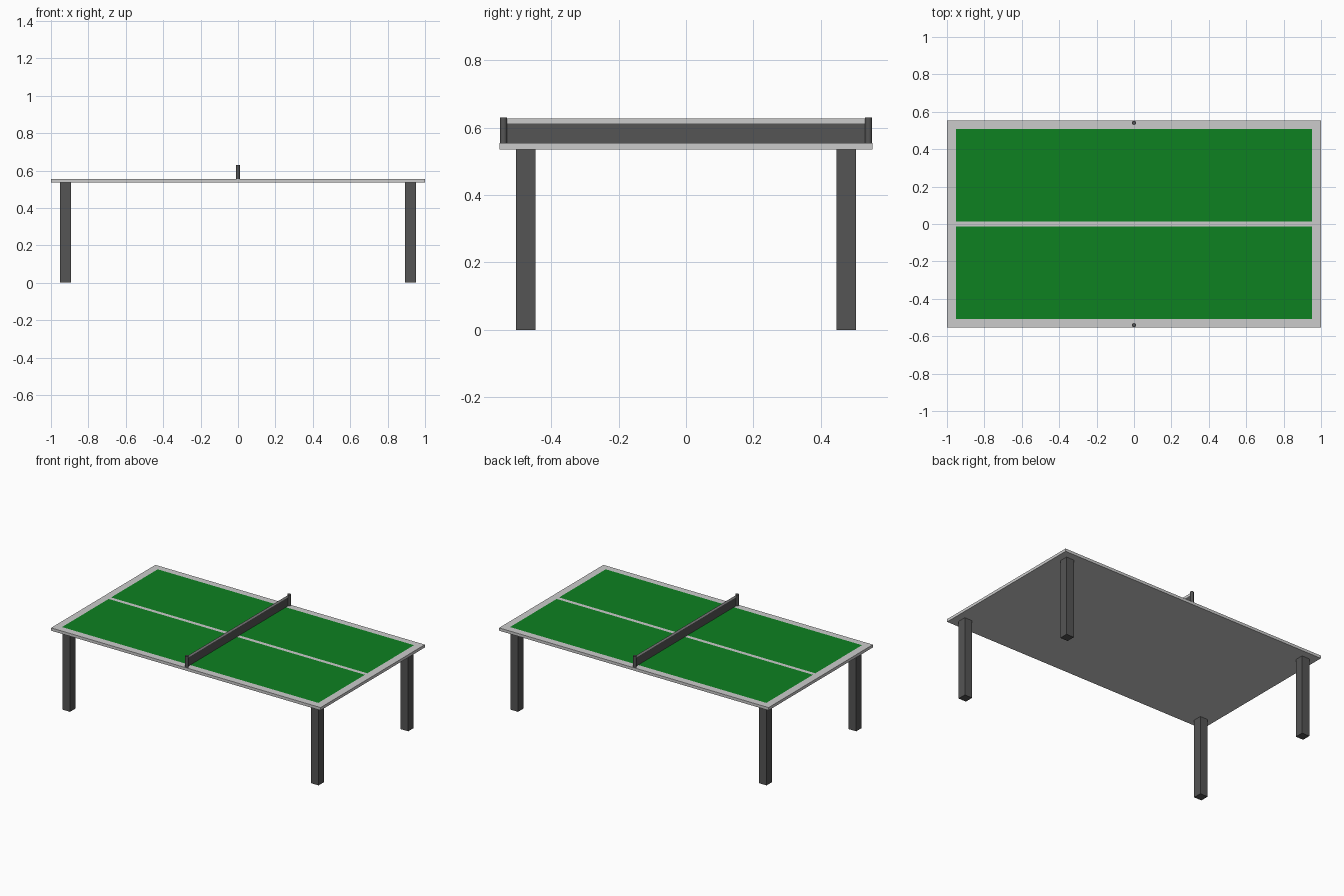
import bpy

if "Cube" in bpy.data.objects:
    bpy.data.objects.remove(bpy.data.objects["Cube"])

def material(name, rgb):
    m = bpy.data.materials.new(name)
    m.diffuse_color = (*rgb, 1)
    m.use_nodes = True
    m.node_tree.nodes["Principled BSDF"].inputs["Base Color"].default_value = m.diffuse_color
    return m

GREEN = material("court_green", (0.004, 0.22, 0.015))
DARK = material("dark_grey", (0.09, 0.09, 0.09))
LIGHT = material("light_grey", (0.6, 0.6, 0.6))

def box(name, x, y, z, mat):
    """Box from (min, max) ranges on each axis."""
    r = (x, y, z)
    bpy.ops.mesh.primitive_cube_add(size=1, location=[(a + b) / 2 for a, b in r])
    o = bpy.context.object
    o.name = name
    o.scale = [b - a for a, b in r]
    bpy.ops.object.transform_apply(location=False, rotation=False)
    o.data.materials.append(mat)
    return o

def sheet(name, corners, mat):
    """Single flat face."""
    me = bpy.data.meshes.new(name)
    me.from_pydata(corners, [], [range(4)])
    me.materials.append(mat)
    o = bpy.data.objects.new(name, me)
    bpy.context.collection.objects.link(o)
    return o

TOP, UNDER, NET = 0.554, 0.535, 0.627
HALF_Y = 0.553

# Table board, its pale rim shows as the border lines
box("table_board", (-1, 1), (-HALF_Y, HALF_Y), (UNDER, TOP), LIGHT)

for s, side in ((-1, "front"), (1, "back")):
    # Green playing surface, split by the centre line
    y0, y1 = sorted((s * 0.013, s * 0.507))
    z = TOP + 0.0008
    sheet(side + "_court", [(-0.951, y0, z), (0.951, y0, z),
                            (0.951, y1, z), (-0.951, y1, z)], GREEN)
    # Net post
    bpy.ops.mesh.primitive_cylinder_add(vertices=16, radius=0.011, depth=NET + 0.002 - TOP,
                                        location=(0, s * 0.541, (NET + 0.002 + TOP) / 2))
    post = bpy.context.object
    post.name = side + "_net_post"
    post.data.materials.append(DARK)
    bpy.ops.object.shade_smooth_by_angle()
    # Legs
    for t, end in ((-1, "left"), (1, "right")):
        box(f"{side}_{end}_leg", sorted((t * 0.894, t * 0.951)),
            sorted((s * 0.446, s * 0.504)), (0, UNDER), DARK)

# Net and its pale top tape
def net_strip(name, z0, z1, mat):
    y = 0.535
    sheet(name, [(0, -y, z0), (0, y, z0), (0, y, z1), (0, -y, z1)], mat)

net_strip("net", TOP, 0.612, DARK)
net_strip("net_tape", 0.612, NET, LIGHT)
